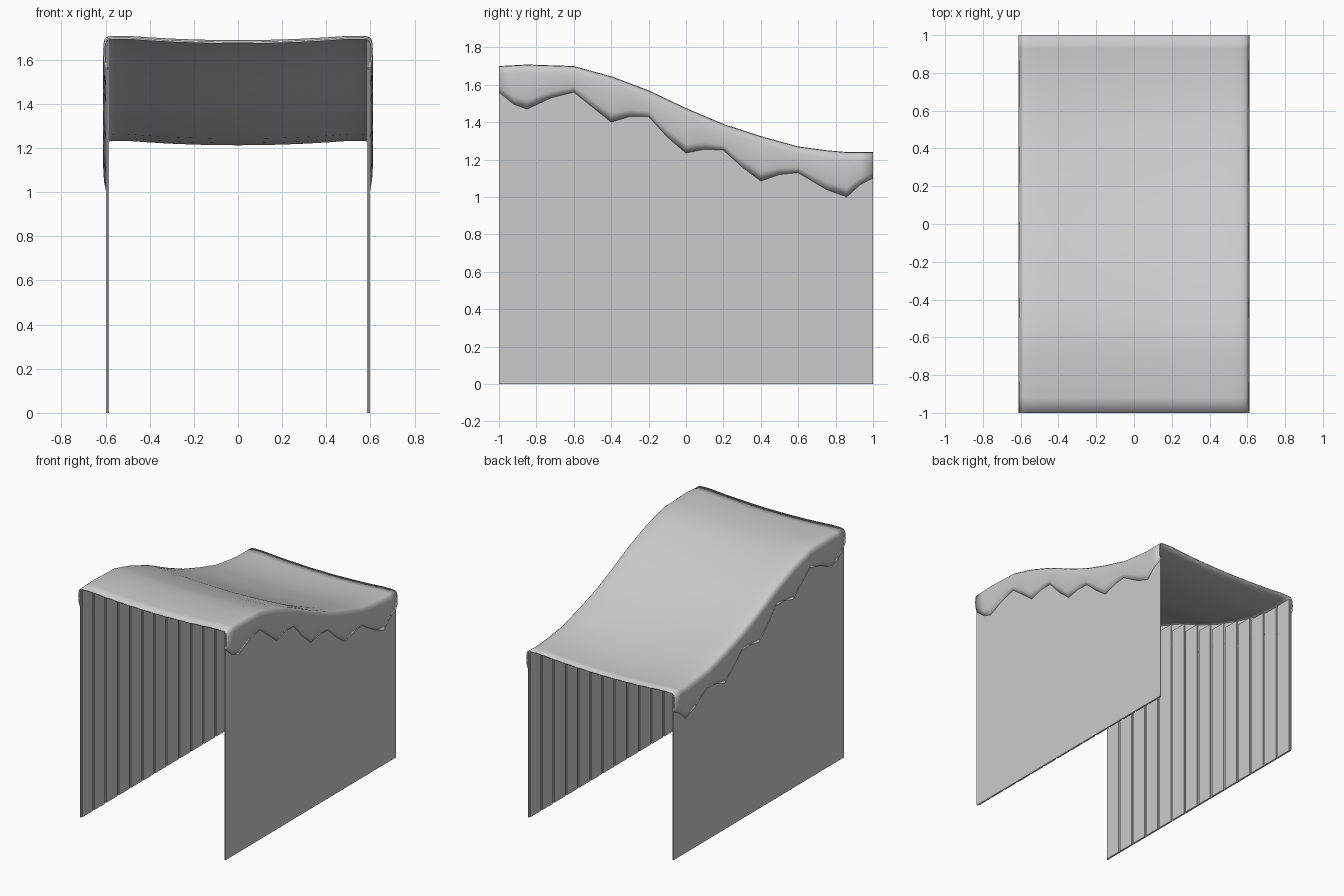
import bpy, bmesh, math

cube = bpy.data.objects.get("Cube")
if cube:
    bpy.data.objects.remove(cube, do_unlink=True)

grey = bpy.data.materials.new("light_grey")
grey.use_nodes = True
COLOUR = (0.6, 0.6, 0.6, 1)
grey.diffuse_color = COLOUR
grey.node_tree.nodes["Principled BSDF"].inputs["Base Color"].default_value = COLOUR

# Roof height along the length, and ragged lower edge of the overhang
ROOF = [(-1, 1.70), (-.85, 1.708), (-.6, 1.70), (-.4, 1.645), (-.2, 1.57), (0, 1.475),
        (.2, 1.39), (.4, 1.325), (.6, 1.27), (.75, 1.25), (.85, 1.24), (1, 1.24)]
RAGGED = [(-1, 1.56), (-.92, 1.495), (-.85, 1.47), (-.72, 1.53), (-.6, 1.56), (-.5, 1.48),
          (-.4, 1.40), (-.3, 1.43), (-.2, 1.43), (-.1, 1.32), (0, 1.235), (.1, 1.255),
          (.2, 1.25), (.3, 1.16), (.4, 1.085), (.5, 1.12), (.6, 1.13), (.75, 1.04),
          (.86, 1.0), (.93, 1.065), (1, 1.10)]


def height(y):
    for (a, za), (b, zb) in zip(ROOF, ROOF[1:]):
        if y <= b + 1e-6:
            return za + (zb - za) * (y - a) / (b - a)
    return ROOF[-1][1]


def finish(name, bm, angle):
    mesh = bpy.data.meshes.new(name)
    bm.to_mesh(mesh)
    bm.free()
    obj = bpy.data.objects.new(name, mesh)
    bpy.context.collection.objects.link(obj)
    mesh.materials.append(grey)
    bpy.ops.object.select_all(action="DESELECT")
    obj.select_set(True)
    bpy.context.view_layer.objects.active = obj
    bpy.ops.object.shade_smooth_by_angle(angle=math.radians(angle))
    mirror = obj.modifiers.new("mirror", "MIRROR")
    mirror.use_clip = True
    return obj


def slab(bm, outline, x0, x1):
    """Extrude a side outline of (y, z) points from x0 to x1."""
    face = bm.faces.new([bm.verts.new((x0, y, z)) for y, z in outline])
    out = bmesh.ops.extrude_face_region(bm, geom=[face])
    moved = [v for v in out["geom"] if isinstance(v, bmesh.types.BMVert)]
    bmesh.ops.translate(bm, verts=moved, vec=(x1 - x0, 0, 0))


# Roof sheet with a rounded edge and a ragged overhang
bm = bmesh.new()
rows = []
for y, low in RAGGED:
    top = height(y)
    section = [(x, top - .02 * max(0, 1 - (x / .5) ** 2)) for x in (0, .1, .2, .3, .4, .5, .56)]
    section += [(.59, top - .003), (.604, top - .014), (.61, top - .04),
                (.611, top * .5 + low * .5), (.607, top * .2 + low * .8), (.597, low)]
    rows.append([bm.verts.new((x, y, z)) for x, z in section])
for a, b in zip(rows, rows[1:]):
    for j in range(len(a) - 1):
        bm.faces.new((a[j], a[j + 1], b[j + 1], b[j]))
roof = finish("roof_with_overhang", bm, 60)
solid = roof.modifiers.new("thickness", "SOLIDIFY")
solid.thickness = .008
solid.offset = -1

# Outer side walls
bm = bmesh.new()
slab(bm, [(-1, 0), (1, 0)] + [(y, z - .02) for y, z in reversed(ROOF)], .591, .597)
bmesh.ops.recalc_face_normals(bm, faces=bm.faces)
finish("side_walls", bm, 30)

# Flat-topped vertical planks lining the inside of each wall
bm = bmesh.new()
COUNT = 14
pitch = 2 / COUNT
for i in range(COUNT):
    y0 = -1 + i * pitch + .009
    y1 = y0 + pitch - .018
    z = height(y1) - .018
    slab(bm, [(y0, 0), (y1, 0), (y1, z), (y0, z)], .584, .592)
bmesh.ops.recalc_face_normals(bm, faces=bm.faces)
finish("inner_planks", bm, 30)
